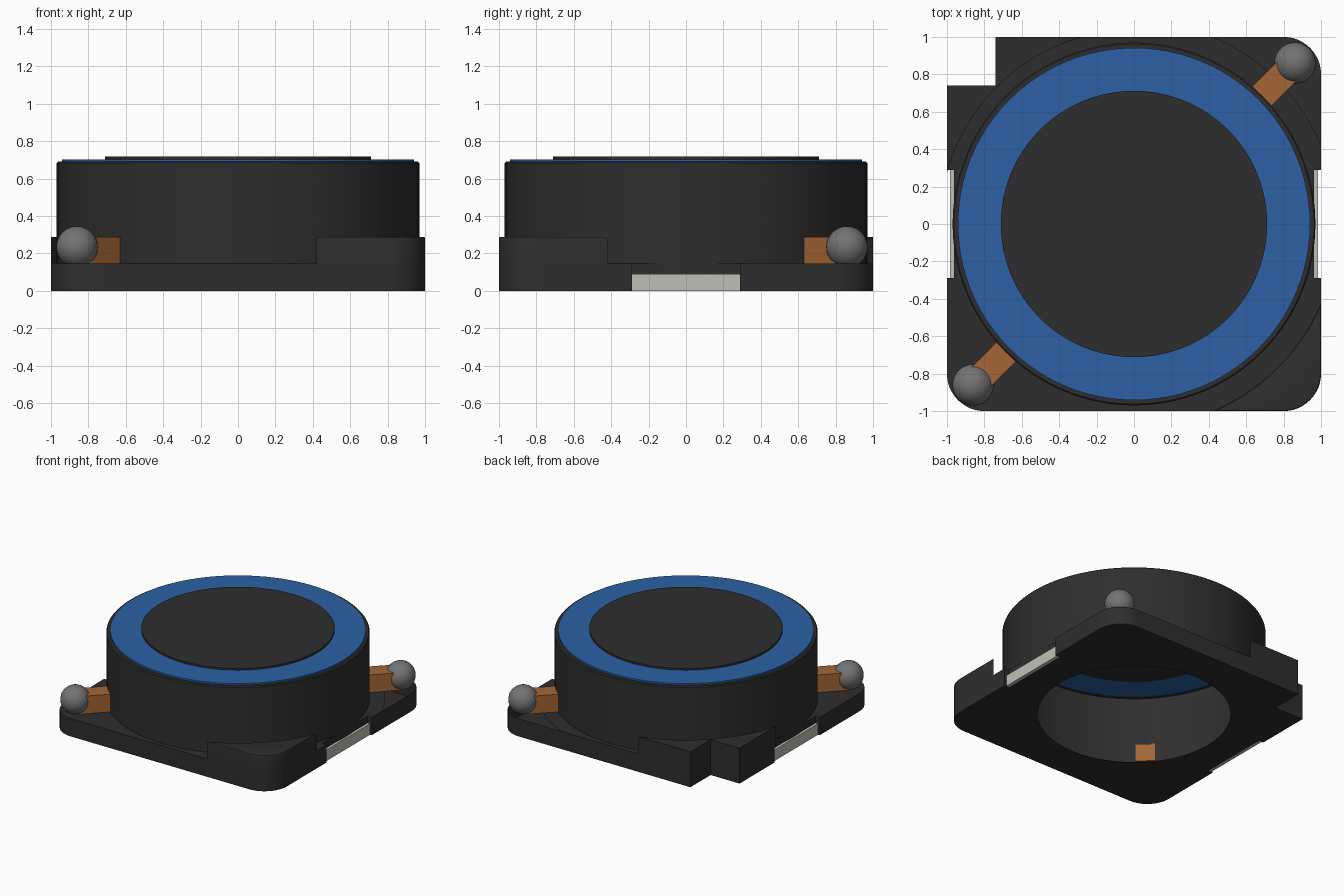
import bpy, bmesh, math
from mathutils import Matrix, Vector

cube = bpy.data.objects.get("Cube")
if cube:
    bpy.data.objects.remove(cube, do_unlink=True)


def material(name, rgb, rough=0.6):
    m = bpy.data.materials.new(name)
    m.use_nodes = True
    m.diffuse_color = (*rgb, 1)
    node = m.node_tree.nodes["Principled BSDF"]
    node.inputs["Base Color"].default_value = (*rgb, 1)
    node.inputs["Roughness"].default_value = rough
    return m


BLACK = material("black ferrite", (0.027, 0.027, 0.027))
BLUE = material("blue coating", (0.025, 0.118, 0.37))
COPPER = material("copper", (0.37, 0.13, 0.035))
SOLDER = material("grey solder", (0.17, 0.17, 0.17))
TIN = material("tin plate", (0.53, 0.53, 0.47))


def finish(name, bm, mat, smooth=True):
    me = bpy.data.meshes.new(name)
    bm.to_mesh(me)
    bm.free()
    ob = bpy.data.objects.new(name, me)
    bpy.context.collection.objects.link(ob)
    me.materials.append(mat)
    if smooth:
        bpy.ops.object.select_all(action='DESELECT')
        ob.select_set(True)
        bpy.context.view_layer.objects.active = ob
        bpy.ops.object.shade_smooth_by_angle(angle=math.radians(30))
    return ob


def arc(cx, cy, r, a0, a1, n=12):
    """Points on an arc, angles in degrees."""
    return [(cx + r * math.cos(math.radians(a0 + (a1 - a0) * i / n)),
             cy + r * math.sin(math.radians(a0 + (a1 - a0) * i / n)))
            for i in range(n + 1)]


def lathe(name, profile, mat, n=96):
    """Spin a closed (radius, height) profile around z."""
    bm = bmesh.new()
    rings = [[bm.verts.new((r * math.cos(2 * math.pi * i / n),
                            r * math.sin(2 * math.pi * i / n), z))
              for i in range(n)] for r, z in profile]
    for k, ring in enumerate(rings):
        nxt = rings[(k + 1) % len(rings)]
        for i in range(n):
            j = (i + 1) % n
            bm.faces.new((ring[i], ring[j], nxt[j], nxt[i]))
    bmesh.ops.recalc_face_normals(bm, faces=bm.faces)
    return finish(name, bm, mat)


def sheet(bm, loops, z, up):
    """Fill an outline with holes as a flat sheet facing up or down."""
    edges = []
    for pts in loops:
        vs = [bm.verts.new((x, y, z)) for x, y in pts]
        edges += [bm.edges.new((vs[i - 1], vs[i])) for i in range(len(vs))]
    res = bmesh.ops.triangle_fill(bm, use_beauty=True, use_dissolve=False,
                                  edges=edges, normal=(0, 0, 1))
    for f in res["geom"]:
        if isinstance(f, bmesh.types.BMFace):
            f.normal_update()
            if (f.normal.z > 0) != up:
                f.normal_flip()


def walls(bm, pts, z0, z1):
    """Vertical walls on a counterclockwise outline."""
    for i in range(len(pts)):
        a, b = pts[i - 1], pts[i]
        bm.faces.new([bm.verts.new(p) for p in
                      ((*a, z0), (*b, z0), (*b, z1), (*a, z1))])


def prism(name, pts, z0, z1, mat, bevel=0.0):
    bm = bmesh.new()
    walls(bm, pts, z0, z1)
    bmesh.ops.remove_doubles(bm, verts=bm.verts, dist=1e-5)
    bmesh.ops.holes_fill(bm, edges=bm.edges, sides=0)
    bmesh.ops.recalc_face_normals(bm, faces=bm.faces)
    if bevel:
        top = [e for e in bm.edges if all(v.co.z > z1 - 1e-4 for v in e.verts)]
        bmesh.ops.bevel(bm, geom=top, offset=bevel, segments=3, profile=0.5,
                        affect='EDGES', clamp_overlap=True)
    return finish(name, bm, mat)


# Hollow base plate: side walls, floor with a round opening, and a top sheet
BASE_H, STEP_H = 0.145, 0.288
R_STEP = 1.085
A = math.degrees(math.acos(1 / R_STEP))

right_side = [(1, -0.29), (0.963, -0.29), (0.963, 0.29), (1, 0.29)]
left_side = [(-x, -y) for x, y in right_side]
front_round = arc(0.8, -0.8, 0.2, -90, 0)
notch = [(-0.74, 1), (-0.74, 0.74), (-1, 0.74)]
rest = notch + left_side + arc(-0.8, -0.8, 0.2, 180, 270)
outline = front_round + right_side + arc(0.8, 0.8, 0.2, 0, 90) + rest
top_outline = front_round + right_side + arc(0, 0, R_STEP, A, 90 - A, 24) + rest

bm = bmesh.new()
walls(bm, outline, 0, BASE_H)
sheet(bm, [outline, arc(0, 0, 0.71, 0, 360, 96)[:-1]], 0, False)
sheet(bm, [top_outline, arc(0, 0, 0.956, 0, 360, 96)[:-1]], BASE_H, True)
bmesh.ops.remove_doubles(bm, verts=bm.verts, dist=1e-5)
finish("base_plate", bm, BLACK)

# Raised corner steps
prism("front_corner_step",
      front_round + arc(0, 0, R_STEP, -A, A - 90, 24),
      BASE_H, STEP_H, BLACK, bevel=0.018)
R_BACK = 1.037
B = math.degrees(math.acos(1 / R_BACK))
prism("notched_corner_step",
      notch + arc(0, 0, R_BACK, 180 - B, 90 + B, 24),
      BASE_H, STEP_H, BLACK)

# Round body shell, coloured ring and cap
lathe("body_shell", [(0.956, 0.004), (0.97, 0.004), (0.97, 0.683), (0.963, 0.69),
                     (0.935, 0.69), (0.935, 0.68), (0.956, 0.68)], BLACK)
lathe("top_ring", [(0.70, 0.684), (0.942, 0.684), (0.942, 0.703), (0.70, 0.703)], BLUE)
prism("top_cap", arc(0, 0, 0.712, 0, 360, 96)[:-1], 0.683, 0.718, BLACK)

# Wire ends with solder balls on opposite corners
for side, angle in (("back", 45), ("front", 225)):
    turn = Matrix.Rotation(math.radians(angle), 4, 'Z')
    bm = bmesh.new()
    bmesh.ops.create_cube(bm, size=1, matrix=turn
                          @ Matrix.Translation((1.075, 0, 0.2165))
                          @ Matrix.Diagonal((0.26, 0.146, 0.143, 1)))
    finish(side + "_wire_end", bm, COPPER, smooth=False)
    bm = bmesh.new()
    bmesh.ops.create_uvsphere(
        bm, u_segments=32, v_segments=16, radius=0.111,
        matrix=Matrix.Translation(turn @ Vector((1.217, 0, 0.234))))
    finish(side + "_solder_ball", bm, SOLDER)

# Terminal plates in the side recesses
for name, s in (("left_terminal", 1), ("right_terminal", -1)):
    bm = bmesh.new()
    bmesh.ops.create_cube(bm, size=1, matrix=Matrix.Translation((s * 0.972, 0, 0.045))
                          @ Matrix.Diagonal((0.026, 0.576, 0.09, 1)))
    finish(name, bm, TIN, smooth=False)
